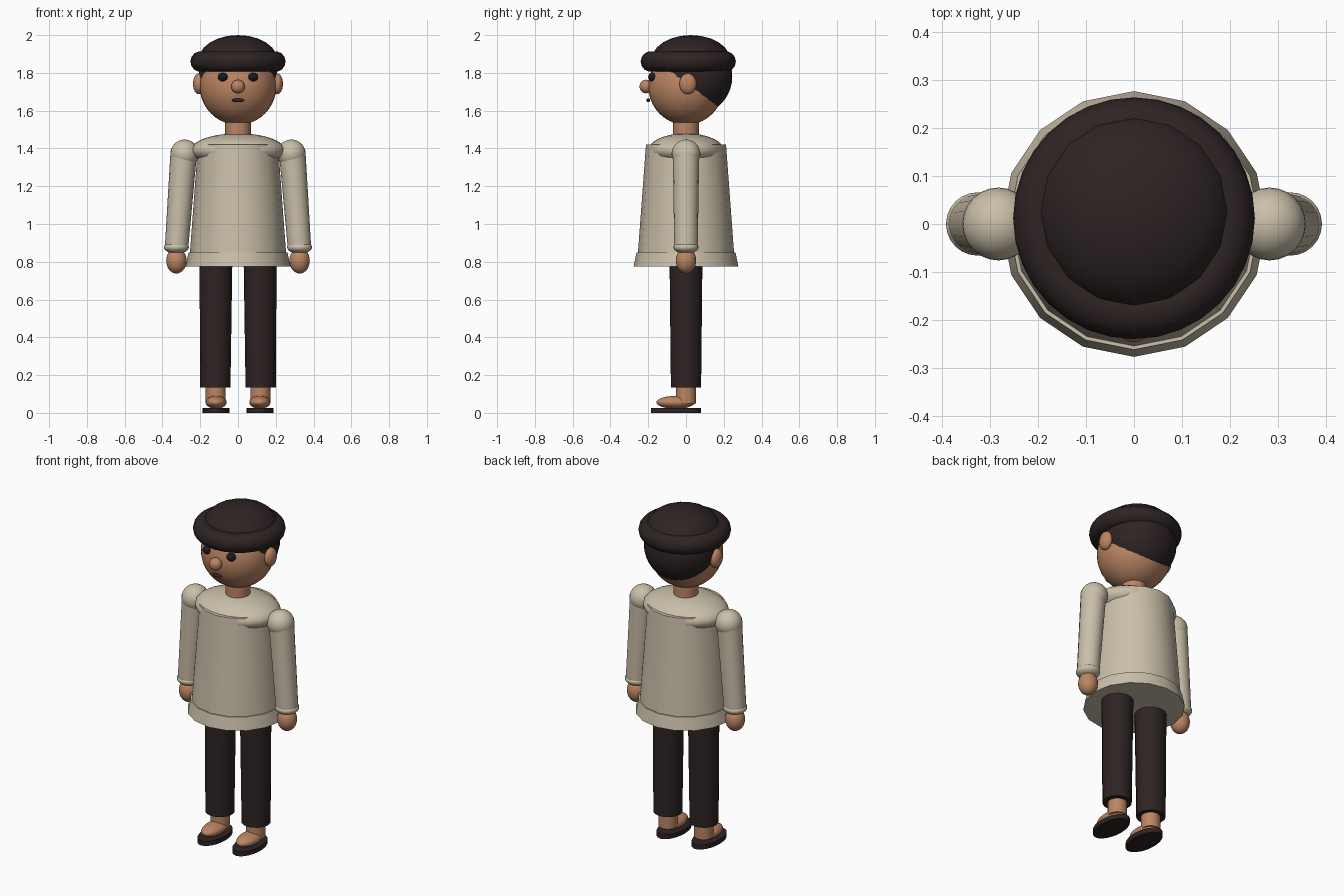
import bpy, math
from mathutils import Vector

cube = bpy.data.objects.get("Cube")
if cube:
    bpy.data.objects.remove(cube, do_unlink=True)


def material(name, rgb):
    m = bpy.data.materials.new(name)
    m.use_nodes = True
    m.diffuse_color = (*rgb, 1)
    m.node_tree.nodes["Principled BSDF"].inputs["Base Color"].default_value = (*rgb, 1)
    return m


SKIN = material("warm skin", (0.50, 0.235, 0.125))
CLOTH = material("cream cloth", (0.59, 0.52, 0.40))
DARK = material("dark brown cloth", (0.027, 0.017, 0.017))
EYE = material("black eye", (0.012, 0.010, 0.012))
LIP = material("dark lip", (0.05, 0.015, 0.015))


def finish(name, mat):
    o = bpy.context.object
    o.name = name
    o.data.materials.append(mat)
    bpy.ops.object.shade_smooth_by_angle(angle=math.radians(40))
    return o


def ball(name, mat, centre, radii, segments=24, rings=16):
    bpy.ops.mesh.primitive_uv_sphere_add(segments=segments, ring_count=rings, location=centre)
    bpy.context.object.scale = radii
    bpy.ops.object.transform_apply(location=False, rotation=False, scale=True)
    return finish(name, mat)


def tube(name, mat, low, high, r_low, r_high, sides=16, stretch=1):
    low, high = Vector(low), Vector(high)
    axis = high - low
    bpy.ops.mesh.primitive_cone_add(vertices=sides, radius1=r_low, radius2=r_high,
                                    depth=axis.length, location=(low + high) / 2)
    o = bpy.context.object
    o.rotation_euler = (0, math.atan2(axis.x, axis.z), 0)
    o.scale = (1, stretch, 1)
    return finish(name, mat)


# Tunic with flared hem and soft yoke
tube("tunic", CLOTH, (0, 0, 0.84), (0, 0, 1.42), 0.255, 0.212)
tube("tunic_hem", CLOTH, (0, 0, 0.775), (0, 0, 0.85), 0.277, 0.262)
ball("tunic_yoke", CLOTH, (0, 0, 1.39), (0.25, 0.2, 0.09))

# Head and face
tube("neck", SKIN, (0, 0, 1.44), (0, 0, 1.56), 0.068, 0.068)
ball("head", SKIN, (0, 0, 1.73), (0.203, 0.2, 0.205), 32, 20)
ball("hair", DARK, (0, 0.037, 1.78), (0.208, 0.208, 0.206), 32, 20)
ball("nose", SKIN, (0, -0.212, 1.728), (0.036, 0.034, 0.036))
ball("mouth", LIP, (0, -0.2, 1.655), (0.033, 0.01, 0.01))

# Cap with rolled brim
bpy.ops.mesh.primitive_torus_add(major_radius=0.197, minor_radius=0.055, major_segments=32,
                                 minor_segments=14, location=(0, 0.012, 1.86))
finish("cap_brim", DARK)
ball("cap_crown", DARK, (0, 0.026, 1.87), (0.208, 0.208, 0.13), 16, 12)

# Paired parts
for side, s in (("left", 1), ("right", -1)):
    ball(side + "_eye", EYE, (s * 0.08, -0.178, 1.778), (0.027, 0.022, 0.023))
    ball(side + "_ear", SKIN, (s * 0.208, 0.01, 1.742), (0.03, 0.045, 0.055))

    ball(side + "_shoulder", CLOTH, (s * 0.283, 0, 1.372), (0.075, 0.076, 0.075))
    tube(side + "_sleeve", CLOTH, (s * 0.325, 0, 0.88), (s * 0.288, 0, 1.37), 0.062, 0.07)
    ball(side + "_cuff", CLOTH, (s * 0.326, 0, 0.877), (0.066, 0.066, 0.034))
    ball(side + "_hand", SKIN, (s * 0.326, 0, 0.806), (0.054, 0.054, 0.068))

    tube(side + "_trouser_leg", DARK, (s * 0.12, 0, 0.135), (s * 0.117, 0, 0.8), 0.08, 0.087)
    tube(side + "_ankle", SKIN, (s * 0.118, 0, 0.05), (s * 0.118, 0, 0.15), 0.053, 0.053)
    ball(side + "_foot", SKIN, (s * 0.116, -0.055, 0.056), (0.056, 0.102, 0.034))
    tube(side + "_sole", DARK, (s * 0.116, -0.053, 0), (s * 0.116, -0.053, 0.027),
         0.071, 0.071, 24, 1.85)
